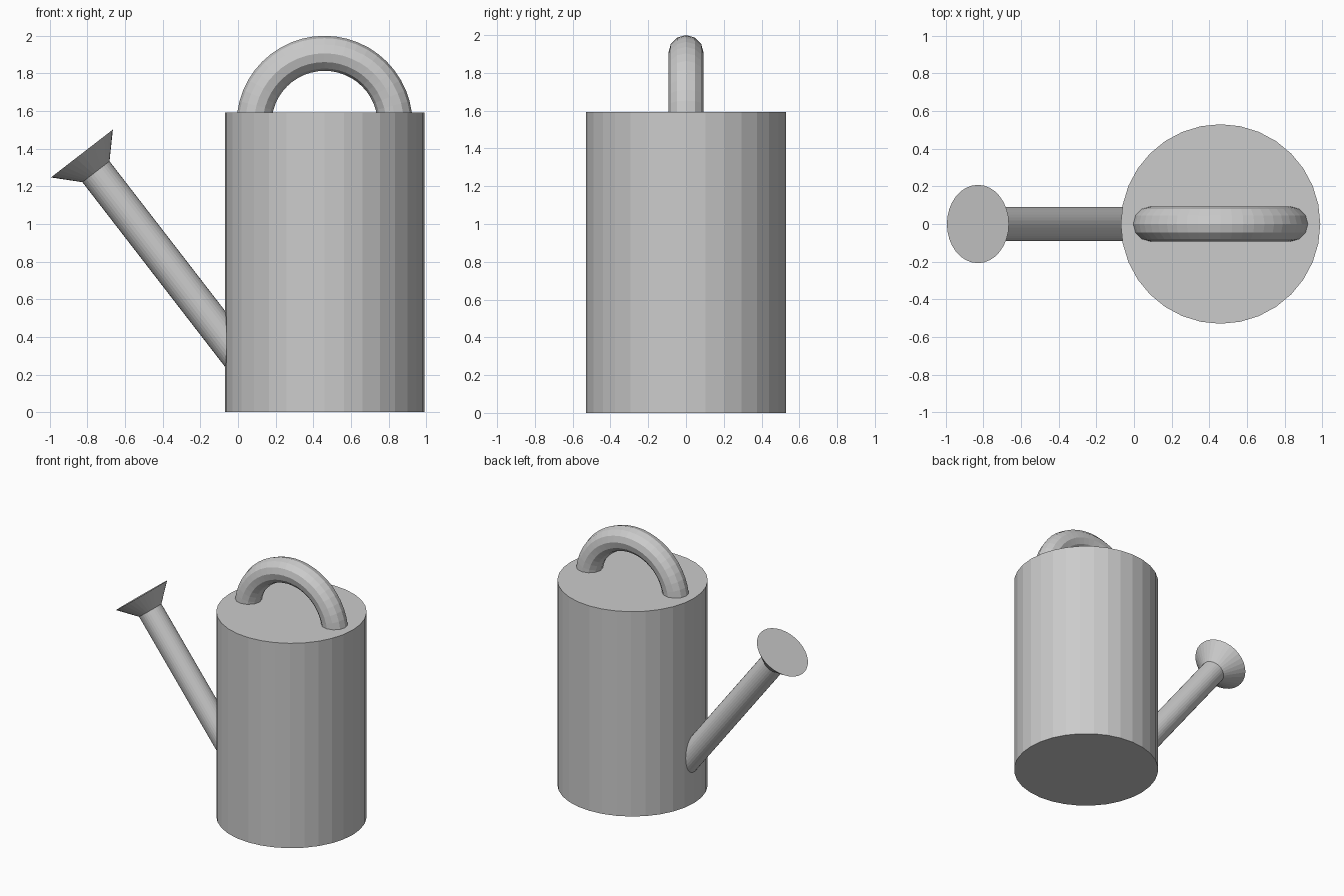
import bpy, bmesh
from math import pi
from mathutils import Vector, Matrix

if "Cube" in bpy.data.objects:
    bpy.data.objects.remove(bpy.data.objects["Cube"])

CX = 0.46  # body axis


def finish(bm, name):
    bmesh.ops.recalc_face_normals(bm, faces=bm.faces[:])
    mesh = bpy.data.meshes.new(name)
    bm.to_mesh(mesh)
    bm.free()
    obj = bpy.data.objects.new(name, mesh)
    bpy.context.collection.objects.link(obj)
    return obj


def cone_between(name, a, b, r1, r2, sides=32):
    """Capped cylinder or cone from point a to point b."""
    a, b = Vector(a), Vector(b)
    d = b - a
    rot = Matrix.Rotation(Vector((0, 0, 1)).angle(d) * (-1 if d.x < 0 else 1), 4, 'Y')
    bm = bmesh.new()
    bmesh.ops.create_cone(bm, cap_ends=True, segments=sides, radius1=r1, radius2=r2,
                          depth=d.length, matrix=Matrix.Translation((a + b) / 2) @ rot)
    return finish(bm, name)


# Water tank
cone_between("body", (CX, 0, 0), (CX, 0, 1.593), 0.53, 0.53)

# Spout, starting inside the tank, and its flared sprinkler head
tip = Vector((-0.755, 0, 1.278))
axis = Vector((-0.611, 0, 0.791)).normalized()
cone_between("spout", tip - axis * 1.32, tip, 0.091, 0.091)
cone_between("sprinkler_head", tip, tip + axis * 0.122, 0.091, 0.208)

# Arched handle: a 12-sided section spun through half a turn, ends sunk in the lid
bm = bmesh.new()
centre = Vector((CX, 0, 1.532))
section = bmesh.ops.create_circle(bm, cap_ends=True, segments=12, radius=0.093,
                                  matrix=Matrix.Translation(centre + Vector((0.375, 0, 0))))
bmesh.ops.spin(bm, geom=bm.verts[:] + bm.edges[:] + bm.faces[:], cent=centre,
               axis=(0, -1, 0), angle=pi, steps=24)
bmesh.ops.remove_doubles(bm, verts=bm.verts[:], dist=1e-5)
finish(bm, "handle")
